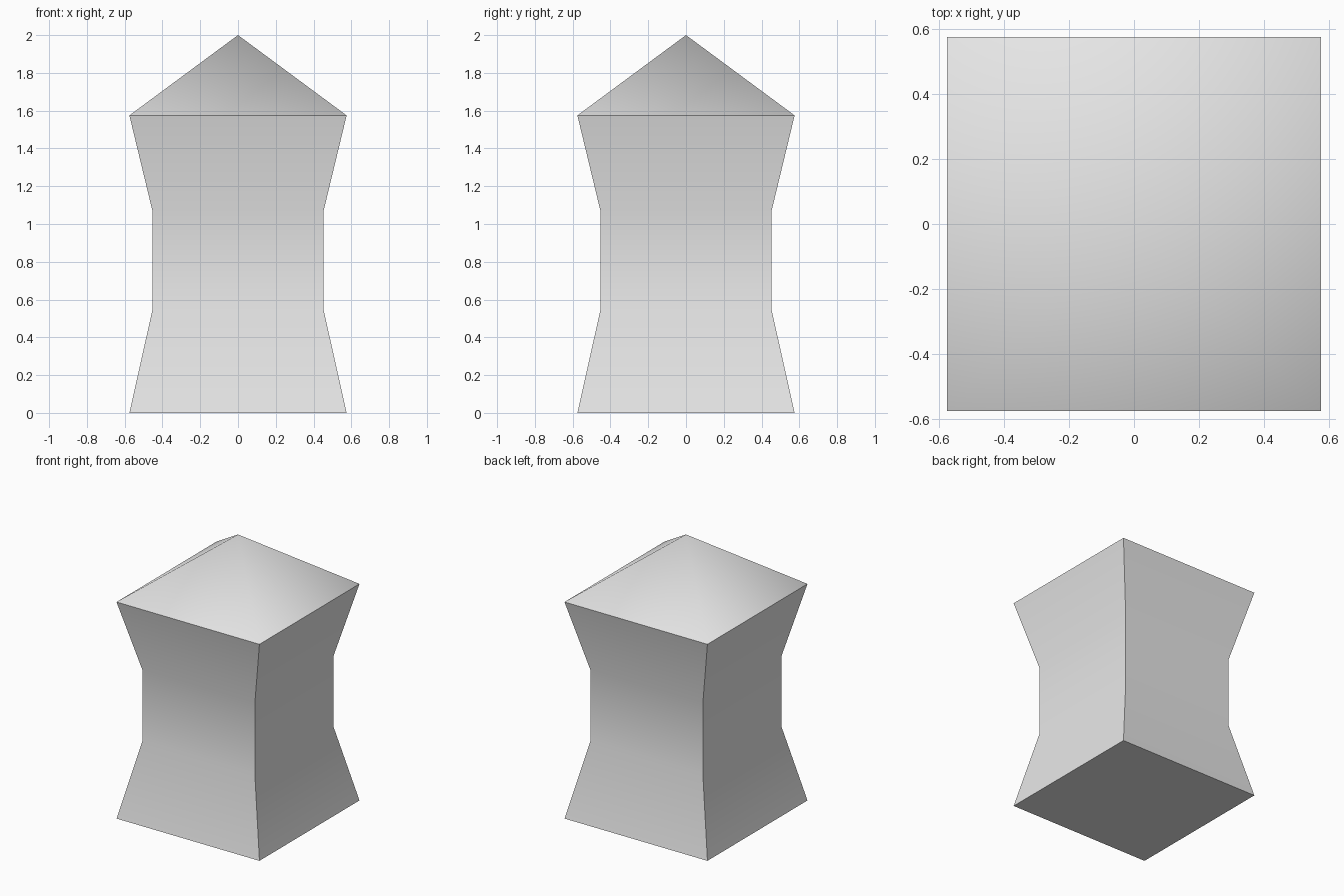
import bpy, bmesh, math

cube = bpy.data.objects.get("Cube")
if cube:
    bpy.data.objects.remove(cube, do_unlink=True)

# Single flat stone colour
stone = bpy.data.materials.new("light_grey_stone")
stone.use_nodes = True
colour = (0.8, 0.8, 0.8, 1.0)
stone.diffuse_color = colour
stone.node_tree.nodes["Principled BSDF"].inputs["Base Color"].default_value = colour

# Square profile: half width and height of each ring, bottom to eaves
PROFILE = [(0.575, 0.0), (0.452, 0.55), (0.452, 1.065), (0.575, 1.575)]
APEX = 2.0
CORNERS = [(-1, -1), (1, -1), (1, 1), (-1, 1)]

bm = bmesh.new()
rings = [[bm.verts.new((x * w, y * w, z)) for x, y in CORNERS] for w, z in PROFILE]

# Waisted walls
for low, high in zip(rings, rings[1:]):
    for i in range(4):
        j = (i + 1) % 4
        bm.faces.new((low[i], low[j], high[j], high[i]))

# Flat base and pyramid top
bm.faces.new(rings[0][::-1])
tip = bm.verts.new((0, 0, APEX))
for i in range(4):
    bm.faces.new((rings[-1][i], rings[-1][(i + 1) % 4], tip))

mesh = bpy.data.meshes.new("waisted_pillar")
bm.to_mesh(mesh)
bm.free()
mesh.materials.append(stone)
pillar = bpy.data.objects.new("waisted_pillar", mesh)
bpy.context.collection.objects.link(pillar)

# Soft shading along walls and roof, crisp corners, eaves and base
bpy.ops.object.select_all(action="DESELECT")
pillar.select_set(True)
bpy.context.view_layer.objects.active = pillar
bpy.ops.object.shade_smooth_by_angle(angle=math.radians(60))
